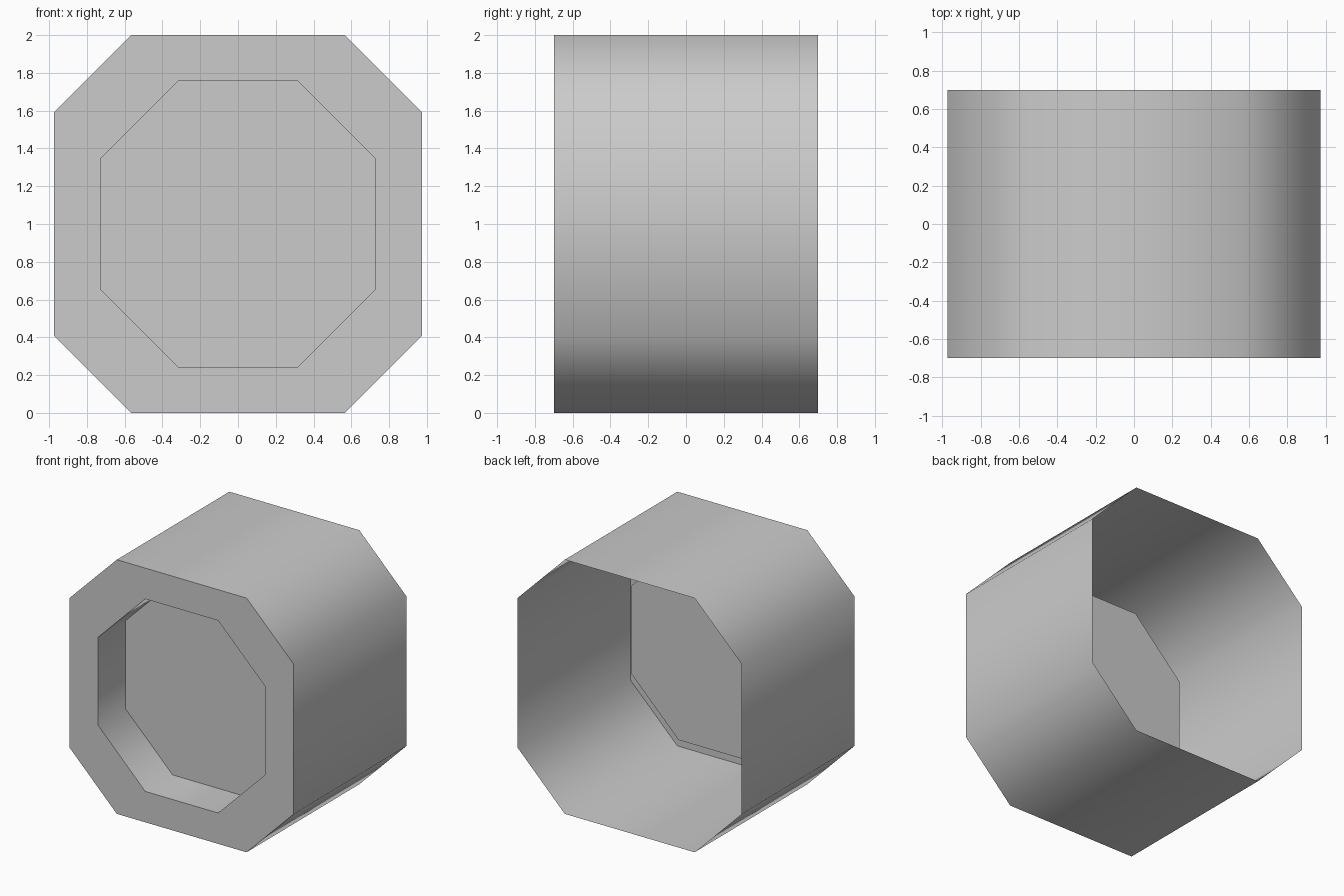
import bpy, bmesh, math

if "Cube" in bpy.data.objects:
    bpy.data.objects.remove(bpy.data.objects["Cube"])

FRONT, BACK, PANEL = -0.70, 0.70, -0.36


def octagon(bm, half_w, half_h, cut, y):
    """Ring of a rectangle with 45 degree cut corners, centred at z = 1."""
    quarter = [(half_w - cut, half_h), (half_w, half_h - cut)]
    pts = []
    for sx, sz in ((1, 1), (1, -1), (-1, -1), (-1, 1)):
        corner = quarter if sx * sz > 0 else quarter[::-1]
        pts += [(sx * x, y, 1 + sz * z) for x, z in corner]
    return [bm.verts.new(p) for p in pts]


def bridge(bm, a, b):
    for i in range(len(a)):
        j = (i + 1) % len(a)
        bm.faces.new((a[i], a[j], b[j], b[i]))


bm = bmesh.new()
# open back rim, front rim, recess opening, recessed panel
rings = [octagon(bm, 0.975, 1.0, 0.41, BACK),
         octagon(bm, 0.975, 1.0, 0.41, FRONT),
         octagon(bm, 0.727, 0.757, 0.41, FRONT),
         octagon(bm, 0.727, 0.757, 0.41, PANEL)]
for a, b in zip(rings, rings[1:]):
    bridge(bm, a, b)
panel = bm.faces.new(rings[-1])

# make the panel face the front, and the rest follow it
bmesh.ops.recalc_face_normals(bm, faces=bm.faces)
panel.normal_update()
if panel.normal.y > 0:
    bmesh.ops.reverse_faces(bm, faces=bm.faces)

mesh = bpy.data.meshes.new("octagonal_housing")
bm.to_mesh(mesh)
bm.free()
housing = bpy.data.objects.new("octagonal_housing", mesh)
bpy.context.collection.objects.link(housing)

# smooth around the sides, sharp at the rims
bpy.context.view_layer.objects.active = housing
housing.select_set(True)
bpy.ops.object.shade_smooth_by_angle(angle=math.radians(60))
